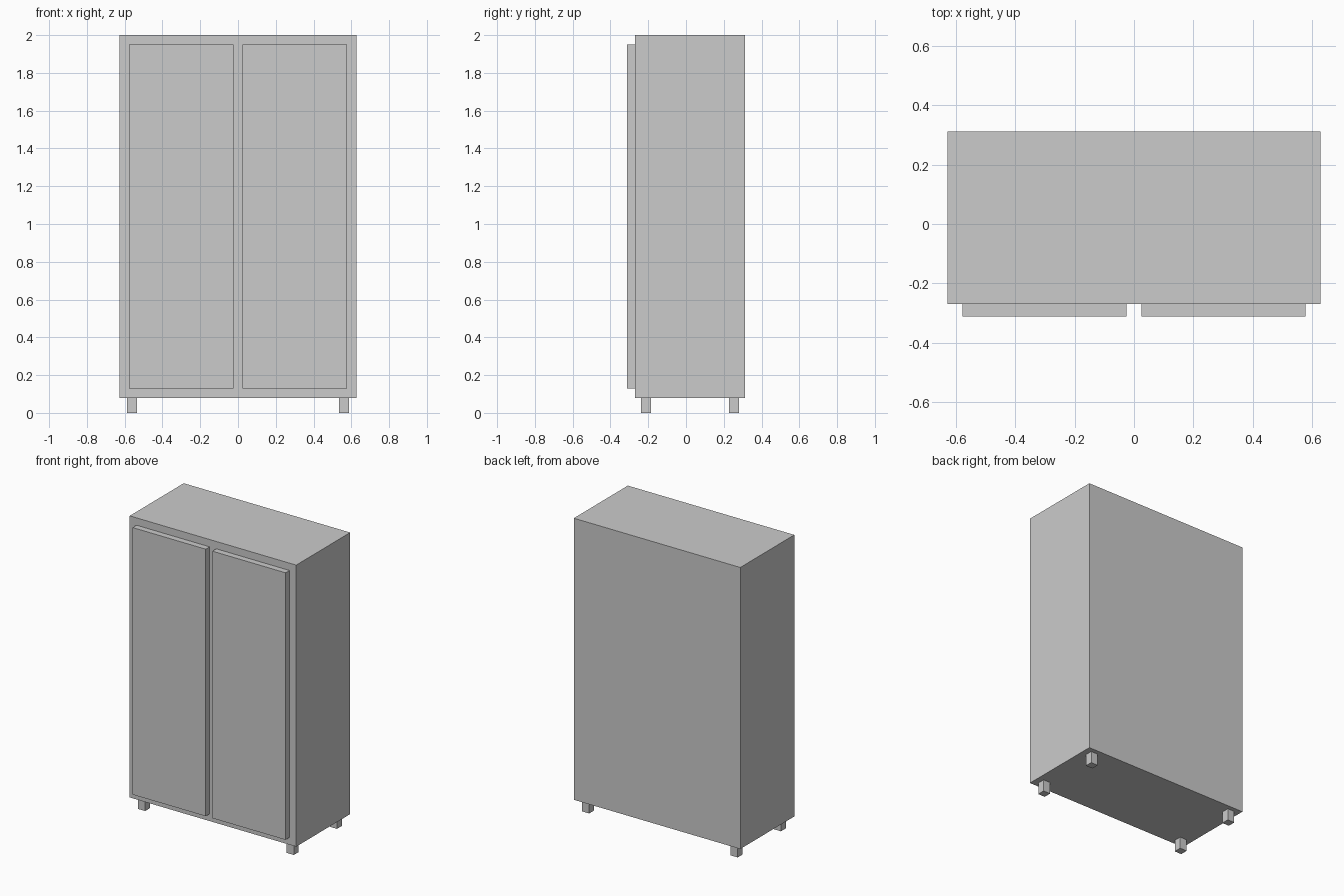
import bpy

if "Cube" in bpy.data.objects:
    bpy.data.objects.remove(bpy.data.objects["Cube"])


def box(name, x, y, z):
    """Add a box spanning the given (min, max) ranges."""
    bpy.ops.mesh.primitive_cube_add(size=1, location=[sum(r) / 2 for r in (x, y, z)])
    obj = bpy.context.object
    obj.name = name
    obj.scale = [r[1] - r[0] for r in (x, y, z)]
    bpy.ops.object.transform_apply(location=False, rotation=False, scale=True)
    return obj


# Cabinet body
box("cabinet_body", (-0.628, 0.628), (-0.27, 0.312), (0.08, 2.0))

for side, s in (("left", -1), ("right", 1)):
    # Door slab on the front face
    box(f"{side}_door", sorted((s * 0.025, s * 0.577)), (-0.312, -0.27), (0.129, 1.95))
    # Short square feet
    for end, y in (("front", -0.211), ("back", 0.255)):
        box(f"{end}_{side}_foot", sorted((s * 0.534, s * 0.587)),
            (y - 0.0265, y + 0.0265), (0.0, 0.08))
